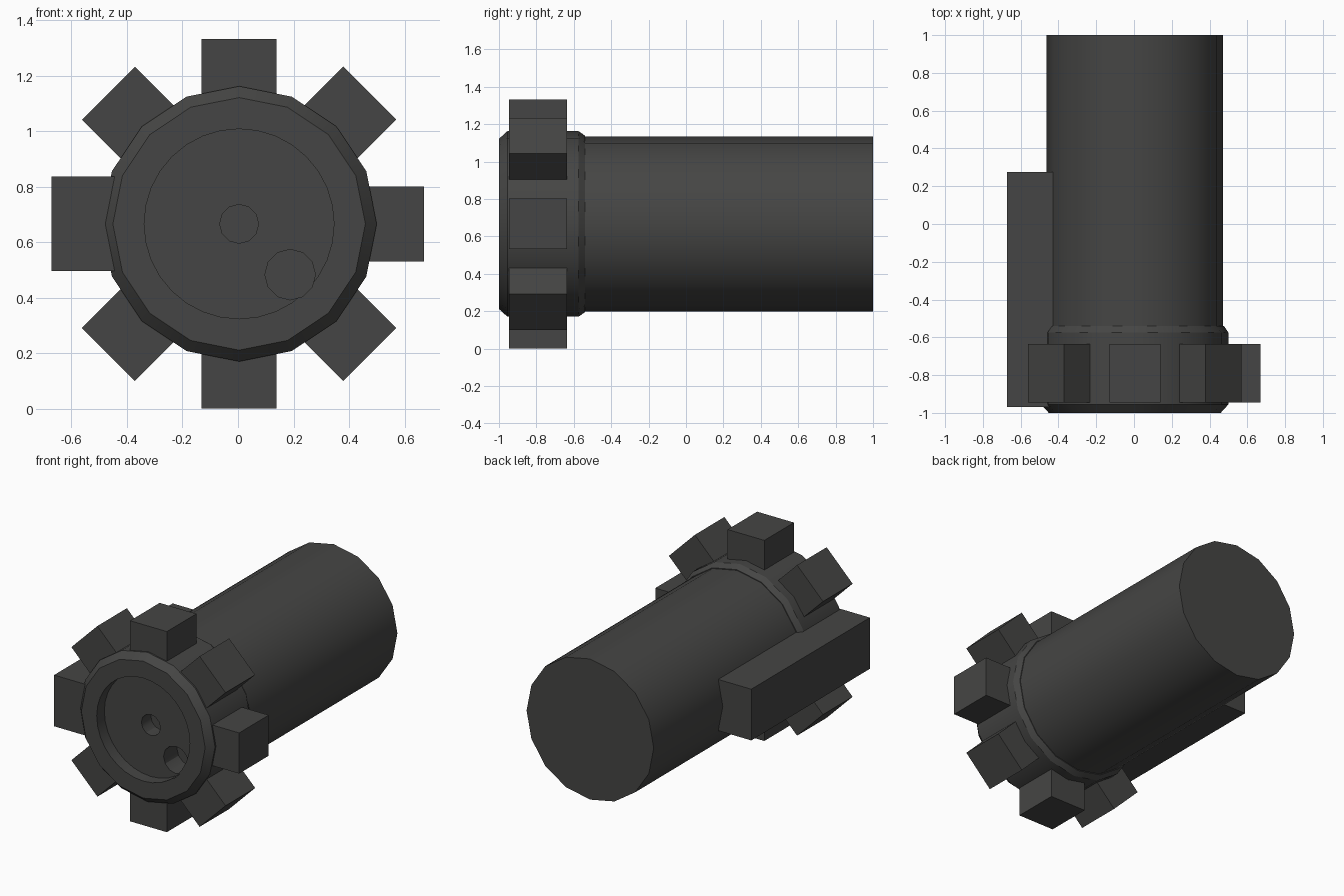
import bpy, bmesh
from math import pi, sin, cos, radians
from mathutils import Matrix, Vector

if "Cube" in bpy.data.objects:
    bpy.data.objects.remove(bpy.data.objects["Cube"])

CX, CZ = 0.004, 0.667   # axis of the barrel, running along y

dark = bpy.data.materials.new("dark_grey")
dark.diffuse_color = (0.06, 0.06, 0.058, 1)
dark.use_nodes = True
dark.node_tree.nodes["Principled BSDF"].inputs["Base Color"].default_value = dark.diffuse_color


def finish(name, bm):
    bmesh.ops.recalc_face_normals(bm, faces=bm.faces)
    me = bpy.data.meshes.new(name)
    bm.to_mesh(me)
    bm.free()
    ob = bpy.data.objects.new(name, me)
    bpy.context.collection.objects.link(ob)
    me.materials.append(dark)
    return ob


def activate(ob):
    bpy.ops.object.select_all(action='DESELECT')
    ob.select_set(True)
    bpy.context.view_layer.objects.active = ob


def smooth(ob):
    activate(ob)
    bpy.ops.object.shade_smooth_by_angle(angle=radians(30))


def turned(name, profile, sides, x=CX, z=CZ):
    """Solid turned about the y axis from (y, radius) pairs, capped at both ends."""
    bm = bmesh.new()
    rings = []
    for y, r in profile:
        rings.append([bm.verts.new((x + r * sin(2 * pi * i / sides), y,
                                    z + r * cos(2 * pi * i / sides)))
                      for i in range(sides)])
    for a, b in zip(rings, rings[1:]):
        for i in range(sides):
            j = (i + 1) % sides
            bm.faces.new((a[i], a[j], b[j], b[i]))
    bm.faces.new(rings[0])
    bm.faces.new(rings[-1])
    return finish(name, bm)


def block(name, r0, r1, y0, y1, width, angle):
    """Box reaching radially from r0 to r1 at an angle around the axis."""
    bm = bmesh.new()
    bmesh.ops.create_cube(bm, size=1)
    bm.transform(Matrix.Translation((CX, 0, CZ))
                 @ Matrix.Rotation(-angle, 4, 'Y')
                 @ Matrix.Translation(((r0 + r1) / 2, (y0 + y1) / 2, 0))
                 @ Matrix.Diagonal((r1 - r0, y1 - y0, width, 1)))
    return finish(name, bm)


# Main barrel
smooth(turned("barrel", [(-0.6, 0.467), (1.0, 0.467)], 16))

# Bevelled collar with a shallow front recess and two blind holes
collar = turned("collar", [(-1.0, 0.455), (-0.955, 0.496),
                           (-0.575, 0.496), (-0.54, 0.472)], 16)
cutters = [
    turned("recess_cutter", [(-1.1, 0.342), (-0.92, 0.342)], 32),
    turned("centre_hole_cutter", [(-1.1, 0.07), (-0.82, 0.07)], 12),
    turned("side_hole_cutter", [(-1.1, 0.091), (-0.78, 0.091)], 12, 0.188, 0.484),
]
activate(collar)
for c in cutters:
    mod = collar.modifiers.new("cut", 'BOOLEAN')
    mod.operation = 'DIFFERENCE'
    mod.solver = 'EXACT'
    mod.object = c
    bpy.ops.object.modifier_apply(modifier=mod.name)
for c in cutters:
    bpy.data.objects.remove(c)
smooth(collar)

# Seven short locking teeth, leaving the left position for the long key
for i in range(8):
    if i != 4:
        block(f"tooth_{i}", 0.40, 0.666, -0.945, -0.635, 0.27, i * pi / 4)

# Long key along the left side
block("long_key", 0.40, 0.676, -0.97, 0.275, 0.34, pi)
